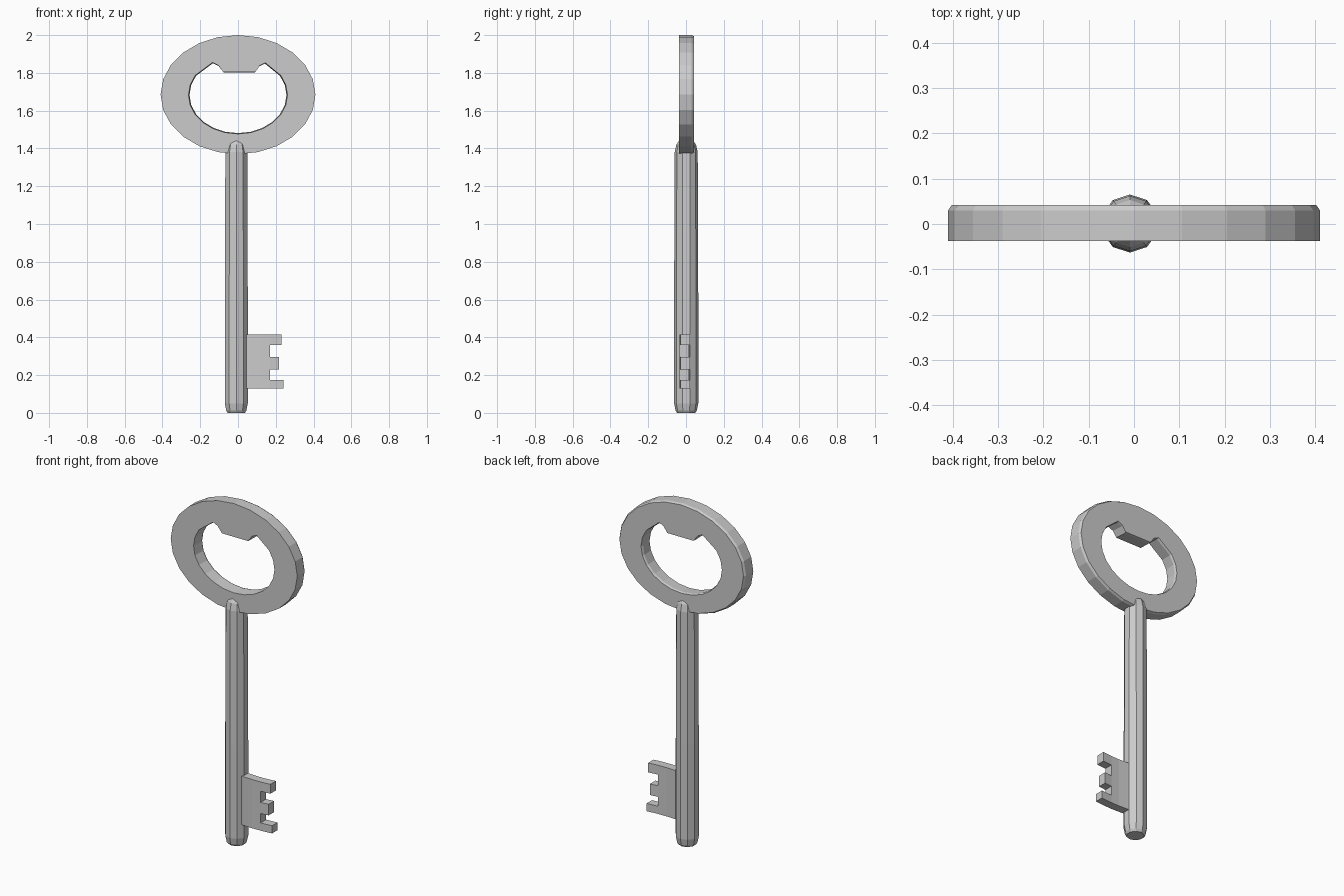
import bpy, bmesh
from math import sin, cos, pi

if "Cube" in bpy.data.objects:
    bpy.data.objects.remove(bpy.data.objects["Cube"])


def make_object(name, bm):
    bmesh.ops.recalc_face_normals(bm, faces=bm.faces[:])
    mesh = bpy.data.meshes.new(name)
    bm.to_mesh(mesh)
    bm.free()
    obj = bpy.data.objects.new(name, mesh)
    bpy.context.collection.objects.link(obj)
    return obj


def bridge(bm, a, b):
    n = len(a)
    for i in range(n):
        j = (i + 1) % n
        bm.faces.new((a[i], a[j], b[j], b[i]))


# Oval bow with a blunt tab hanging into the opening
N = 24
outer = [(0.41 * cos(2 * pi * i / N), 1.685 + 0.315 * sin(2 * pi * i / N)) for i in range(N)]
inner = [(0.262 * cos(2 * pi * i / N), 1.683 + 0.206 * sin(2 * pi * i / N)) for i in range(N)]
inner[3:10] = [(0.145, 1.853), (0.115, 1.838), (0.092, 1.805), (0, 1.805),
               (-0.078, 1.805), (-0.105, 1.84), (-0.135, 1.855)]


def ring(bm, pts, y, s):
    return [bm.verts.new((x * s, y, 1.685 + (z - 1.685) * s)) for x, z in pts]


bm = bmesh.new()
loops = [ring(bm, outer, -0.037, 1.0), ring(bm, outer, 0.03, 1.0), ring(bm, outer, 0.042, 0.98),
         ring(bm, inner, 0.042, 1.0), ring(bm, inner, 0.03, 0.98), ring(bm, inner, -0.037, 1.0)]
for k in range(len(loops)):
    bridge(bm, loops[k], loops[(k + 1) % len(loops)])
make_object("bow", bm)

# Ten-sided shaft, chamfered at both ends
bm = bmesh.new()
S = 10
rows = []
for z, r in [(0, 0.048), (0.012, 0.056), (0.05, 0.064), (0.6, 0.064),
             (1.38, 0.061), (1.42, 0.052), (1.45, 0.032)]:
    rows.append([bm.verts.new((-0.009 + r * cos(2 * pi * (i + 0.5) / S),
                               0.001 + r * sin(2 * pi * (i + 0.5) / S), z)) for i in range(S)])
for a, b in zip(rows, rows[1:]):
    bridge(bm, a, b)
bm.faces.new(rows[0])
bm.faces.new(rows[-1])
make_object("shaft", bm)

# Gently curved toothed bit: columns (x, y) crossed with rows of z
cols = [(0.02, -0.002), (0.06, -0.007), (0.115, -0.01), (0.17, -0.009)]
levels = [0.13, 0.175, 0.23, 0.295, 0.36, 0.415]
tips = {0: 0.24, 2: 0.218, 4: 0.23}
half = 0.025
bm = bmesh.new()


def sheet(y_off):
    grid = [[bm.verts.new((x, y + y_off, z)) for z in levels] for x, y in cols]
    faces = []
    for i in range(len(cols) - 1):
        for j in range(len(levels) - 1):
            faces.append(bm.faces.new((grid[i][j], grid[i + 1][j], grid[i + 1][j + 1], grid[i][j + 1])))
    for j, x in tips.items():
        a, b = [bm.verts.new((x, -0.003 + y_off, levels[k])) for k in (j, j + 1)]
        faces.append(bm.faces.new((grid[3][j], a, b, grid[3][j + 1])))
    return faces


front, back = sheet(-half), sheet(half)
pairs = {}
for f, g in zip(front, back):
    for v, w in zip(f.verts, g.verts):
        pairs[v] = w
for e in {e for f in front for e in f.edges if e.is_boundary}:
    a, b = e.verts
    bm.faces.new((a, b, pairs[b], pairs[a]))
make_object("bit", bm)
